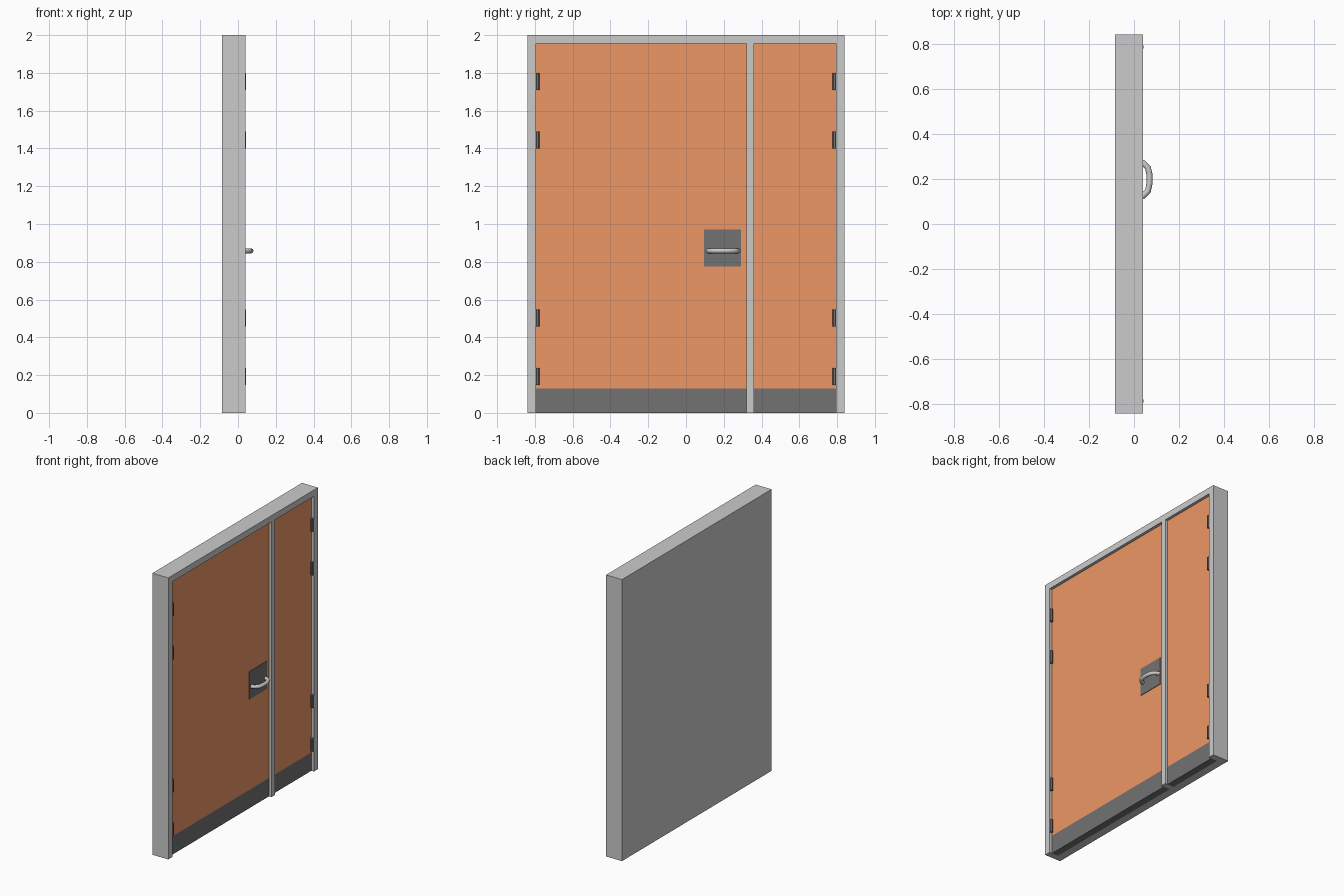
import bpy, bmesh, math
from mathutils import Matrix

if "Cube" in bpy.data.objects:
    bpy.data.objects.remove(bpy.data.objects["Cube"])


def material(name, rgb):
    m = bpy.data.materials.new(name)
    m.diffuse_color = (*rgb, 1)
    m.use_nodes = True
    m.node_tree.nodes["Principled BSDF"].inputs["Base Color"].default_value = m.diffuse_color
    return m


ORANGE = material("orange_paint", (0.85, 0.31, 0.13))
DARK = material("dark_metal", (0.17, 0.17, 0.17))


def add_object(name, bm, mat=None):
    bmesh.ops.recalc_face_normals(bm, faces=bm.faces)
    me = bpy.data.meshes.new(name)
    bm.to_mesh(me)
    bm.free()
    ob = bpy.data.objects.new(name, me)
    bpy.context.collection.objects.link(ob)
    if mat:
        me.materials.append(mat)
    return ob


def box(name, x, y, z, mat=None):
    bm = bmesh.new()
    size = [b - a for a, b in (x, y, z)]
    mid = [(a + b) / 2 for a, b in (x, y, z)]
    bmesh.ops.create_cube(bm, size=1, matrix=Matrix.Translation(mid) @ Matrix.Diagonal((*size, 1)))
    return add_object(name, bm, mat)


BACK, FRONT, LEAF = -0.085, 0.04, 0.02      # x depths
TOP, KICK = 1.955, 0.13                     # leaf top, kick plate top
leaves = {"wide": (-0.795, 0.32), "narrow": (0.36, 0.795)}

# Frame: solid block with a recess for each leaf, leaving jambs, head and mullion
frame = box("door_frame", (BACK, FRONT), (-0.84, 0.84), (0, 2))
for label, (y0, y1) in leaves.items():
    cutter = box(label + "_recess_cutter", (-0.03, 0.1), (y0, y1), (-0.1, TOP))
    cutter.hide_render = True
    cutter.hide_viewport = False
    cutter.display_type = 'WIRE'
    mod = frame.modifiers.new(label + "_recess", 'BOOLEAN')
    mod.operation = 'DIFFERENCE'
    mod.solver = 'EXACT'
    mod.object = cutter

    # Door leaf with a dark kick plate along the bottom
    box(label + "_leaf", (-0.03, LEAF), (y0, y1), (KICK, TOP), ORANGE)
    box(label + "_kick_plate", (-0.03, LEAF), (y0, y1), (0, KICK), DARK)

# Hinge barrels, four on each jamb
for side, s in (("left", -1), ("right", 1)):
    for i, z in enumerate((0.193, 0.502, 1.445, 1.755)):
        bm = bmesh.new()
        bmesh.ops.create_cone(bm, cap_ends=True, segments=8, radius1=0.011, radius2=0.011, depth=0.09,
                              matrix=Matrix.Translation((0.033, s * 0.786, z))
                              @ Matrix.Rotation(math.pi / 8, 4, 'Z'))
        add_object(f"{side}_hinge_{i + 1}", bm, DARK)

# Handle backing plate
box("handle_plate", (LEAF - 0.01, LEAF + 0.004), (0.094, 0.29), (0.775, 0.972), DARK)

# Bowed pull handle: eight-sided tube swept along a short path
path = [(0.018, 0.117), (0.042, 0.126), (0.062, 0.146), (0.069, 0.182),
        (0.069, 0.218), (0.062, 0.250), (0.042, 0.269), (0.018, 0.276)]
curve = bpy.data.curves.new("pull_handle", 'CURVE')
curve.dimensions = '3D'
curve.bevel_depth = 0.0135
curve.bevel_resolution = 2
curve.use_fill_caps = True
spline = curve.splines.new('POLY')
spline.points.add(len(path) - 1)
for p, (x, y) in zip(spline.points, path):
    p.co = (x, y, 0.858, 1)
    p.radius = 1
spline.use_smooth = True
handle = bpy.data.objects.new("pull_handle", curve)
bpy.context.collection.objects.link(handle)
